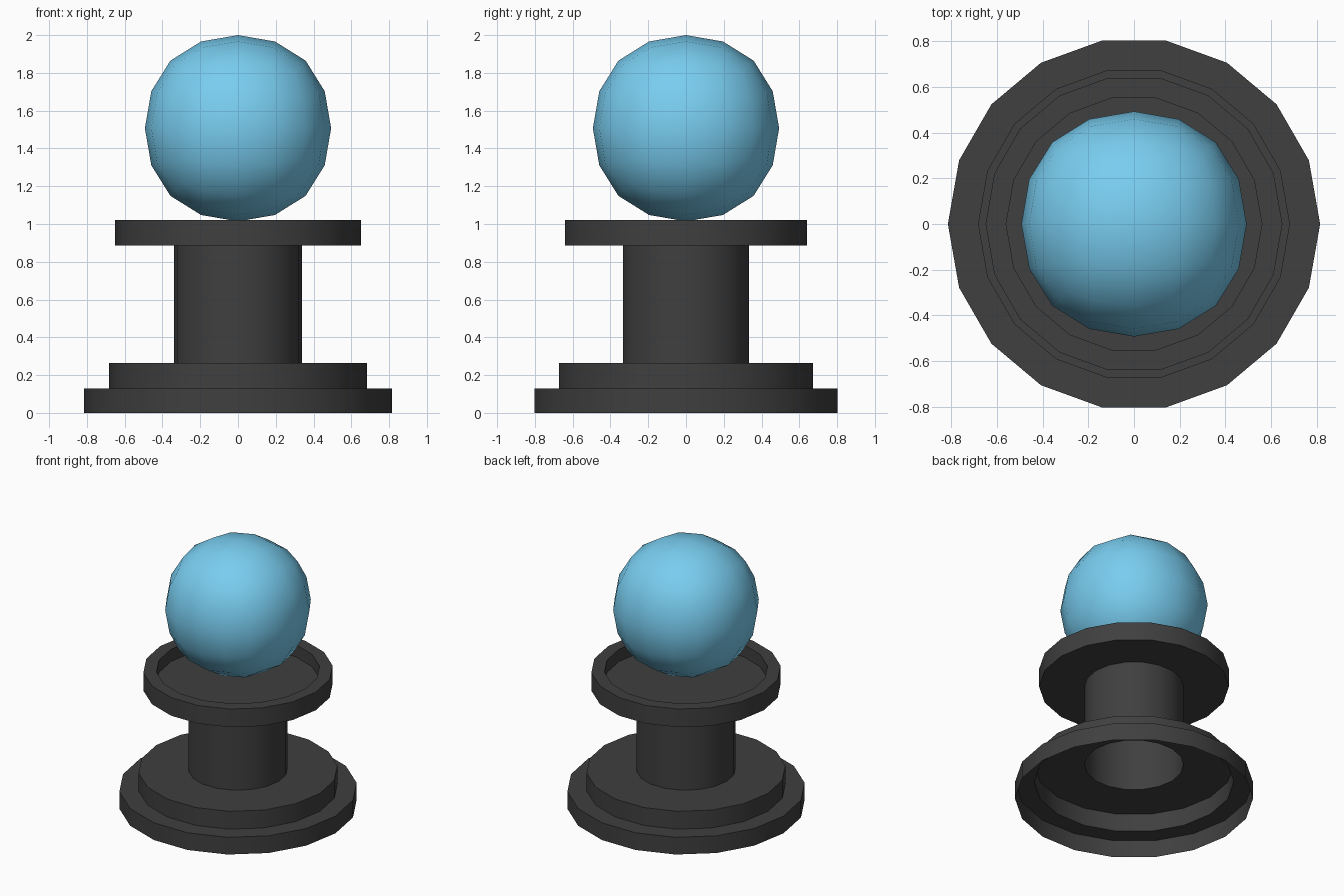
import bpy, bmesh, math

if "Cube" in bpy.data.objects:
    bpy.data.objects.remove(bpy.data.objects["Cube"])

SIDES = 18


def colour(obj, name, rgb):
    mat = bpy.data.materials.new(name)
    mat.diffuse_color = (*rgb, 1)
    mat.use_nodes = True
    mat.node_tree.nodes["Principled BSDF"].inputs["Base Color"].default_value = mat.diffuse_color
    obj.data.materials.append(mat)


def smooth(obj):
    bpy.ops.object.select_all(action='DESELECT')
    obj.select_set(True)
    bpy.context.view_layer.objects.active = obj
    bpy.ops.object.shade_smooth_by_angle(angle=math.radians(35))


# Pedestal: one open-bottomed shell lathed from (radius, z) steps
profile = [(0.815, 0), (0.815, 0.13),      # lower step
           (0.683, 0.13), (0.683, 0.265),  # upper step
           (0.34, 0.265), (0.34, 0.885),   # column
           (0.65, 0.885), (0.65, 1.022),   # cup outside
           (0.56, 1.022), (0.56, 0.93)]    # cup rim and inside
bm = bmesh.new()
rings = []
for r, z in profile:
    rings.append([bm.verts.new((r * math.cos(a), r * math.sin(a), z))
                  for a in (math.tau * i / SIDES for i in range(SIDES))])
for low, high in zip(rings, rings[1:]):
    for i in range(SIDES):
        j = (i + 1) % SIDES
        bm.faces.new((low[i], low[j], high[j], high[i]))
bm.faces.new(rings[-1])  # cup floor
mesh = bpy.data.meshes.new("pedestal")
bm.to_mesh(mesh)
bm.free()
pedestal = bpy.data.objects.new("pedestal", mesh)
bpy.context.collection.objects.link(pedestal)
colour(pedestal, "dark_grey", (0.05, 0.05, 0.05))
smooth(pedestal)

# Ball: subdivided cube resting over the cup
R = 0.493
bpy.ops.mesh.primitive_cube_add(size=2 * R / 0.8395, location=(0, 0, 2 - R))
ball = bpy.context.object
ball.name = "ball"
sub = ball.modifiers.new("round", 'SUBSURF')
sub.levels = sub.render_levels = 2
bpy.ops.object.modifier_apply(modifier=sub.name)
colour(ball, "sky_blue", (0.19, 0.61, 0.87))
smooth(ball)
